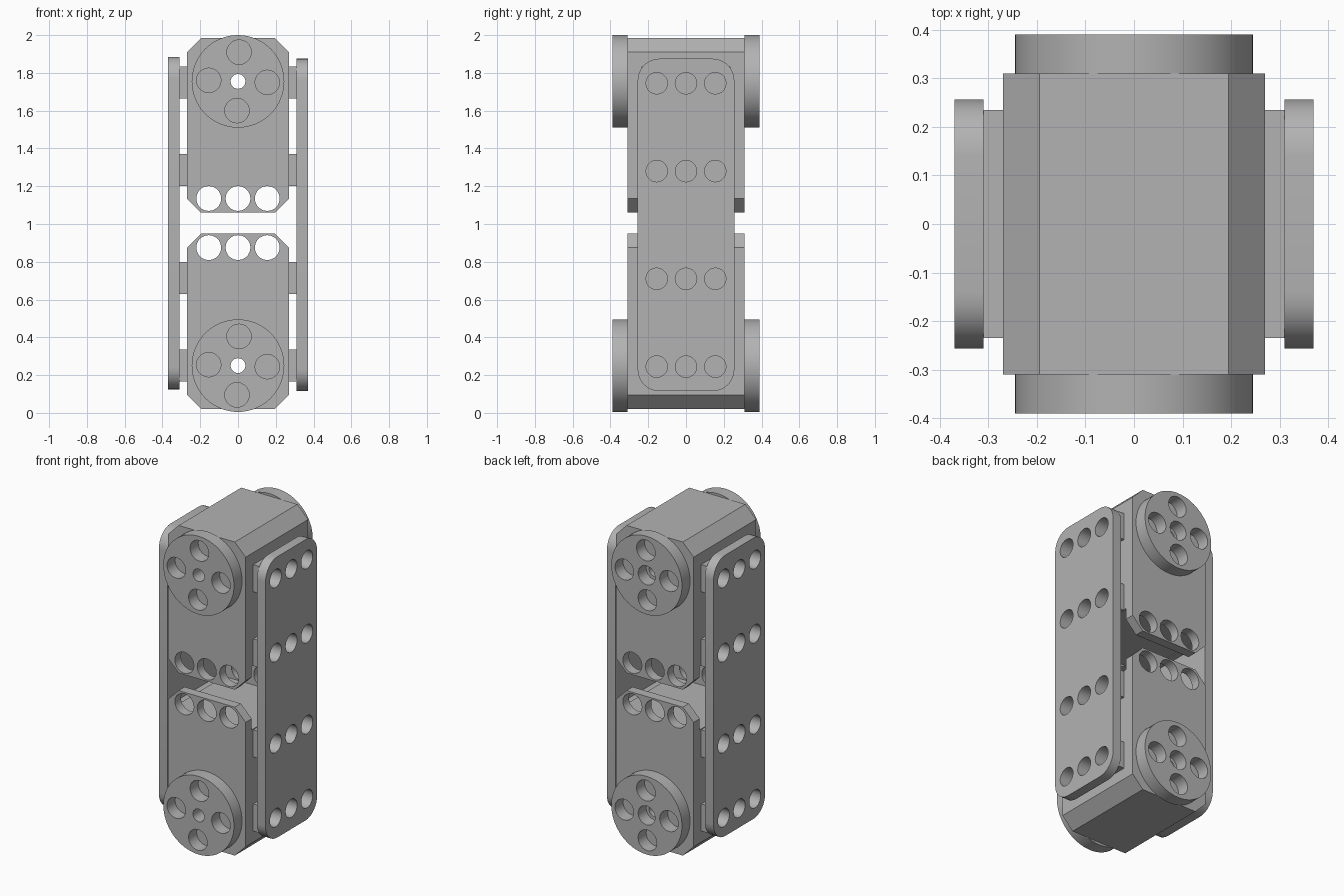
import bpy, bmesh, math
from mathutils import Matrix

cube = bpy.data.objects.get("Cube")
if cube:
    bpy.data.objects.remove(cube)

grey = bpy.data.materials.new("light grey")
grey.use_nodes = True
colour = (0.45, 0.45, 0.45, 1)
grey.diffuse_color = colour
grey.node_tree.nodes["Principled BSDF"].inputs["Base Color"].default_value = colour

# Orientation of a flat profile: (u, v, depth) to world space
FACING = {
    "y": Matrix(((1, 0, 0), (0, 0, -1), (0, 1, 0))),
    "x": Matrix(((0, 0, 1), (1, 0, 0), (0, 1, 0))),
}


def circle(u, v, r, n=20):
    return [(u + r * math.cos(math.tau * i / n), v + r * math.sin(math.tau * i / n))
            for i in range(n)]


def chamfered(half, low, high, cut_low, cut_high):
    right = [(half - cut_low, low), (half, low + cut_low),
             (half, high - cut_high), (half - cut_high, high)]
    return right + [(-u, v) for u, v in reversed(right)]


def rounded(half, low, high, r, steps=8):
    points = []
    corners = [(half - r, low + r, -90), (half - r, high - r, 0),
               (r - half, high - r, 90), (r - half, low + r, 180)]
    for u, v, start in corners:
        for i in range(steps + 1):
            a = math.radians(start + 90 * i / steps)
            points.append((u + r * math.cos(a), v + r * math.sin(a)))
    return points


def panel(name, outline, holes, axis, start, end):
    """Extrude an outline with holes between two positions along an axis."""
    curve = bpy.data.curves.new(name, "CURVE")
    curve.dimensions = "2D"
    curve.fill_mode = "BOTH"
    curve.extrude = abs(end - start) / 2
    for loop in [outline] + holes:
        spline = curve.splines.new("POLY")
        spline.points.add(len(loop) - 1)
        for point, (u, v) in zip(spline.points, loop):
            point.co = (u, v, 0, 1)
        spline.use_cyclic_u = True
    obj = bpy.data.objects.new(name, curve)
    bpy.context.collection.objects.link(obj)
    bpy.ops.object.select_all(action="DESELECT")
    obj.select_set(True)
    bpy.context.view_layer.objects.active = obj
    bpy.ops.object.convert(target="MESH")
    obj = bpy.context.object
    bm = bmesh.new()
    bm.from_mesh(obj.data)
    bmesh.ops.remove_doubles(bm, verts=bm.verts, dist=0.0001)
    bmesh.ops.transform(bm, matrix=FACING[axis].to_4x4(), verts=bm.verts)
    middle = (start + end) / 2
    shift = (middle, 0, 0) if axis == "x" else (0, middle, 0)
    bmesh.ops.translate(bm, vec=shift, verts=bm.verts)
    bmesh.ops.recalc_face_normals(bm, faces=bm.faces)
    bm.to_mesh(obj.data)
    bm.free()
    obj.data.materials.clear()
    obj.data.materials.append(grey)
    bpy.ops.object.shade_smooth_by_angle(angle=math.radians(35))
    return obj


def hole_row(v, r):
    return [circle(u, v, r) for u in (-0.155, 0, 0.155)]


# Motor housings: core between two walls whose inner ends carry a row of holes
housings = {
    "upper": dict(axle=1.755, wall=(1.06, 1.985), core=(1.205, 1.985), row=1.135,
                  cuts=(0.075, 0.075), core_cuts=(0, 0.075)),
    "lower": dict(axle=0.25, wall=(0.02, 0.95), core=(0.02, 0.805), row=0.875,
                  cuts=(0.075, 0.075), core_cuts=(0.075, 0)),
}
for level, h in housings.items():
    axle = h["axle"]
    bore = circle(0, axle, 0.04, 12)
    core = [p for p in chamfered(0.27, *h["core"], *h["core_cuts"])]
    core = list(dict.fromkeys(core))
    panel(level + "_housing_core", core, [bore], "y", -0.25, 0.25)
    wall = chamfered(0.27, *h["wall"], *h["cuts"])

    for side, sign, centre_r in (("front", -1, 0.04), ("back", 1, 0.06)):
        panel(f"{level}_{side}_wall", wall, [bore] + hole_row(h["row"], 0.066),
              "y", sign * 0.25, sign * 0.31)
        # Round horn with four mounting holes about its axle
        mounts = [circle(0.155 * math.cos(a), axle + 0.155 * math.sin(a), 0.065)
                  for a in (math.radians(90 * i - 2) for i in range(4))]
        panel(f"{level}_{side}_horn", circle(0, axle, 0.245, 64),
              mounts + [circle(0, axle, centre_r, 12)],
              "y", sign * 0.31, sign * 0.39)

# Side plates and the spacer pads that join them to the housings
rows = {"top": 1.745, "upper": 1.28, "lower": 0.71, "bottom": 0.245}
for side, sign, lift in (("left", 1, -0.005), ("right", -1, 0.005)):
    plate_holes = [c for v in rows.values() for c in hole_row(v, 0.057)]
    panel(side + "_side_plate", rounded(0.256, 0.12 + lift, 1.88 + lift, 0.115),
          plate_holes, "x", sign * 0.31, sign * 0.37)
    for level, v in rows.items():
        pad = chamfered(0.235, v - 0.08, v + 0.09, 0, 0)
        panel(f"{side}_{level}_pad", list(dict.fromkeys(pad)), hole_row(v, 0.057),
              "x", sign * 0.27, sign * 0.31)
